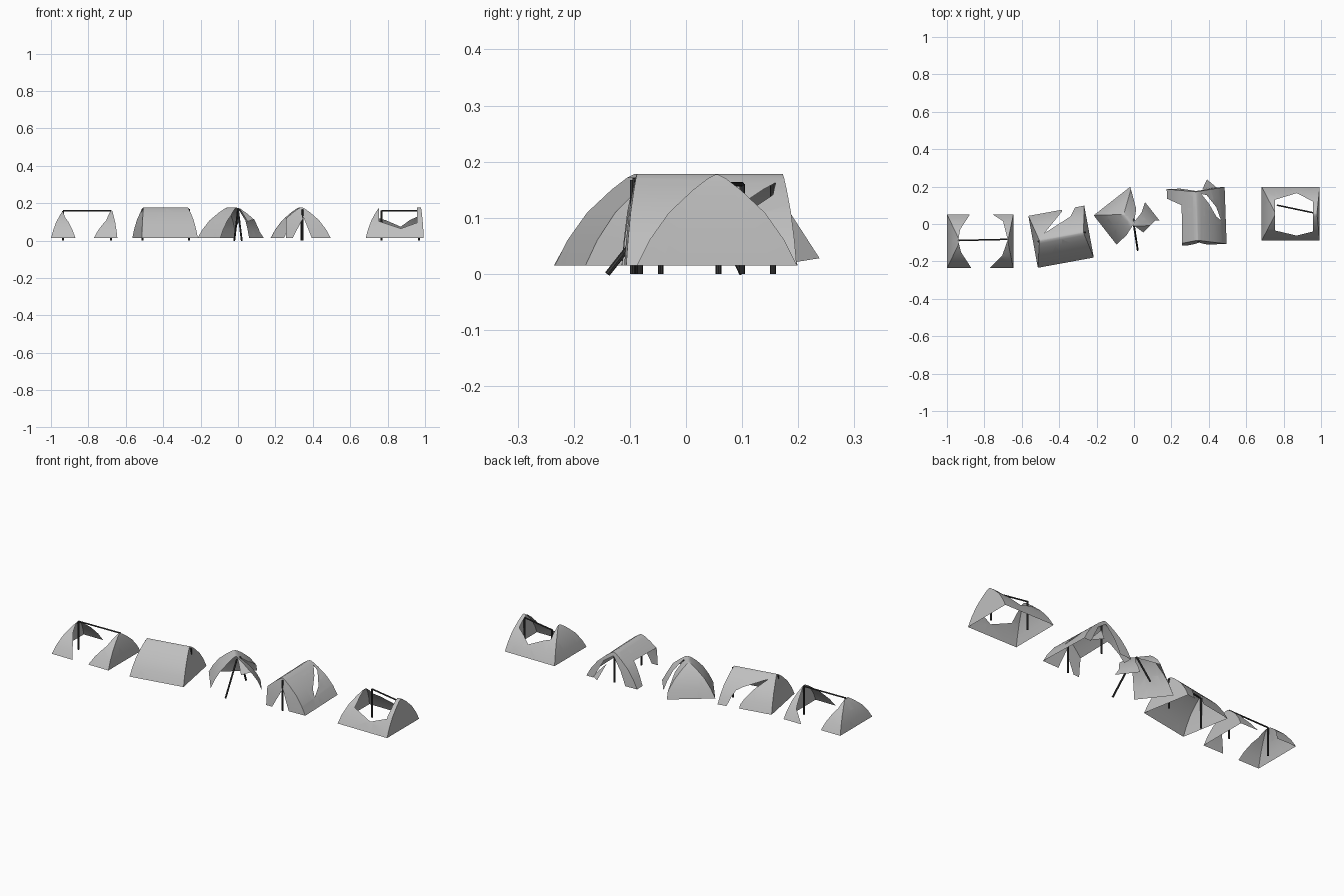
import bpy, bmesh, math
from mathutils import Vector, Matrix

if "Cube" in bpy.data.objects:
    bpy.data.objects.remove(bpy.data.objects["Cube"])


def material(name, v):
    m = bpy.data.materials.new(name)
    m.diffuse_color = (v, v, v, 1)
    m.use_nodes = True
    m.node_tree.nodes["Principled BSDF"].inputs["Base Color"].default_value = m.diffuse_color
    return m


CLOTH = material("grey canvas", 0.52)
POLE = material("dark pole", 0.04)
# bulging wall profile: height fraction, width fraction
PROFILE = [(0, 1), (.28, .84), (.58, .6), (.83, .3), (.96, .11), (1, .02)]


def inside(p, poly):
    hit = False
    for (x1, y1), (x2, y2) in zip(poly, poly[1:] + poly[:1]):
        if (y1 > p[1]) != (y2 > p[1]) and p[0] < (x2 - x1) * (p[1] - y1) / (y2 - y1) + x1:
            hit = not hit
    return hit


def tear(bm, poly, axis, keep):
    """Cut a polygon seen along z (plan) or y (front) out of the cloth."""
    def lift(q):
        return Vector((q[0], q[1], 0)) if axis == 'z' else Vector((q[0], 0, q[1]))
    along = Vector((0, 0, 1)) if axis == 'z' else Vector((0, 1, 0))
    for a, b in zip(poly, poly[1:] + poly[:1]):
        no = (lift(b) - lift(a)).cross(along).normalized()
        bmesh.ops.bisect_plane(bm, geom=bm.verts[:] + bm.edges[:] + bm.faces[:],
                               dist=1e-5, plane_co=lift(a), plane_no=no)
    dead = []
    for f in bm.faces:
        c = f.calc_center_median()
        if inside((c.x, c.y if axis == 'z' else c.z), poly) and keep(c):
            dead.append(f)
    bmesh.ops.delete(bm, geom=dead, context='FACES')


def finish(bm, name, mat, angle=40):
    me = bpy.data.meshes.new(name)
    bm.to_mesh(me)
    bm.free()
    me.materials.append(mat)
    ob = bpy.data.objects.new(name, me)
    bpy.context.collection.objects.link(ob)
    bpy.ops.object.select_all(action='DESELECT')
    ob.select_set(True)
    bpy.context.view_layer.objects.active = ob
    bpy.ops.object.shade_smooth_by_angle(angle=math.radians(angle))
    return ob


def tent(name, cx, cy, rot, L, W, H, e0, e1, tears, base=.015):
    """Stack shrinking rectangles into a ridge tent, then tear holes in it."""
    bm = bmesh.new()
    n, prev = 6, None
    for zf, wf in PROFILE:
        x0, x1 = -L + e0 * (1 - wf), L - e1 * (1 - wf)
        w, z = W * wf, base + (H - base) * zf
        c = [(x0, -w), (x1, -w), (x1, w), (x0, w)]
        ring = []
        for a, b in zip(c, c[1:] + c[:1]):
            for i in range(n):
                t = i / n
                ring.append(bm.verts.new((a[0] + (b[0] - a[0]) * t, a[1] + (b[1] - a[1]) * t, z)))
        if prev:
            for i in range(4 * n):
                j = (i + 1) % (4 * n)
                bm.faces.new((prev[i], prev[j], ring[j], ring[i]))
        prev = ring
    bm.faces.new(prev)
    bm.transform(Matrix.Translation((cx, cy, 0)) @ Matrix.Rotation(math.radians(rot), 4, 'Z'))
    for t in tears:
        tear(bm, t[0], t[1] if len(t) > 1 else 'z', t[2] if len(t) > 2 else (lambda c: True))
    return finish(bm, name, CLOTH)


def pole(name, a, b, r=.005):
    a, b = Vector(a), Vector(b)
    d = b - a
    bm = bmesh.new()
    bmesh.ops.create_cone(bm, cap_ends=True, segments=8, radius1=r, radius2=r, depth=d.length)
    bm.transform(Matrix.Translation((a + b) / 2) @ d.to_track_quat('Z', 'Y').to_matrix().to_4x4())
    finish(bm, name, POLE)


def frame(name, a, b, h):
    """Two posts and a ridge pole."""
    pole(name + "_post_a", (*a, 0), (*a, h))
    pole(name + "_post_b", (*b, 0), (*b, h))
    pole(name + "_ridge_pole", (*a, h), (*b, h), .004)


def flap(name, *pts):
    bm = bmesh.new()
    bm.faces.new([bm.verts.new(p) for p in pts])
    finish(bm, name, CLOTH)


# Tent split in two halves
tent("split_tent", -.822, -.0925, 0, .177, .143, .162, .068, .03, [
    ([(-.865, .07), (-.93, -.03), (-.94, -.09), (-.925, -.15), (-.86, -.25),
      (-.785, -.25), (-.705, -.17), (-.675, -.085), (-.70, .015), (-.785, .07)],)])
frame("split_tent", (-.935, -.088), (-.68, -.082), .159)

# Nearly whole tent with torn back
tent("torn_back_tent", -.39, -.068, 10.4, .152, .141, .178, .035, .03, [
    ([(-.385, .1), (-.385, .067), (-.48, -.05), (-.34, .04), (-.30, .12)],)])
frame("torn_back_tent", (-.51, -.093), (-.262, -.045), .168)

# Collapsed rounded tent, open front and back
tent("open_tent", -.03, .02, -52, .135, .13, .177, .095, .095, [
    ([(-.005, -.005), (-.04, -.06), (-.115, -.13), (-.1, -.25), (.25, -.25),
      (.25, 0), (.115, .02), (.05, -.045)],),
    ([(0, .01), (.012, .08), (-.02, .2), (0, .26), (.09, .22), (.07, .15), (.04, .06)],)])
pole("open_tent_front_pole", (0, -.01, .165), (.02, -.14, 0))
pole("open_tent_back_pole", (0, .02, .165), (-.02, .1, 0))

# Tent with slit roof and ragged ends
tent("slit_tent", .335, .04, 92, .152, .155, .178, .025, .02, [
    ([(.36, .16), (.388, .155), (.44, .09), (.465, .02), (.44, .04), (.40, .11)],),
    ([(.1, -.2), (.257, -.2), (.255, .1), (.1, .17)],),
    ([(.285, 0), (.40, 0), (.35, .125)], 'y', lambda c: c.y < -.07),
    ([(.24, 0), (.45, 0), (.385, .12), (.33, .16), (.28, .09)], 'y', lambda c: c.y > .15)])
flap("slit_tent_back_flap", (.39, .238, .028), (.365, .185, .11), (.45, .188, .02))
frame("slit_tent", (.345, -.095), (.338, .155), .167)

# Tent with large roof hole
tent("holed_tent", .838, .055, 0, .155, .143, .177, .075, .015, [
    ([(.755, .13), (.87, .165), (.958, .12), (.958, -.04), (.87, -.062), (.755, -.035)],)])
frame("holed_tent", (.768, .1), (.968, .058), .16)
